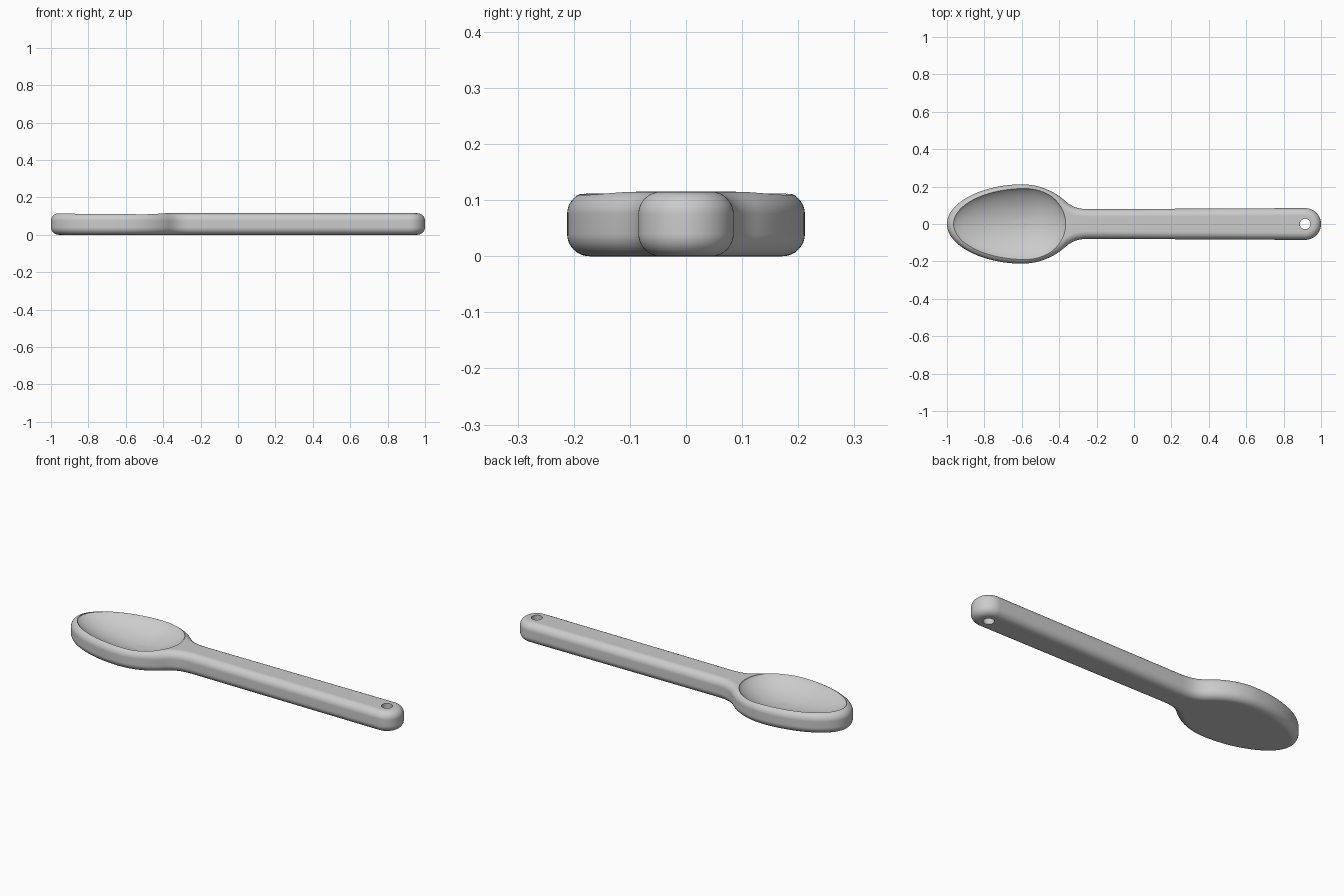
import bpy, bmesh, math
from mathutils import Vector
from mathutils.geometry import interpolate_bezier

cube = bpy.data.objects.get("Cube")
if cube:
    bpy.data.objects.remove(cube, do_unlink=True)

THICK = 0.115   # overall height
ROUND = 0.04    # edge rounding radius
DEPTH = 0.08    # bowl depth

grey = bpy.data.materials.new("light grey")
grey.use_nodes = True
grey.diffuse_color = (0.6, 0.6, 0.6, 1)
grey.node_tree.nodes["Principled BSDF"].inputs["Base Color"].default_value = (0.6, 0.6, 0.6, 1)


def curve(*pts, steps=16):
    """Bezier segment without its last point."""
    return [p.to_2d() for p in interpolate_bezier(*[Vector((*p, 0)) for p in pts], steps + 1)][:-1]


def mirrored(half):
    """Closed outline from its +y half, which starts and ends on y = 0."""
    return half + [Vector((p.x, -p.y)) for p in reversed(half[1:-1])]


def loft(name, rings):
    """Closed solid through stacked rings of equal vertex count."""
    bm = bmesh.new()
    loops = [[bm.verts.new(co) for co in ring] for ring in rings]
    for a, b in zip(loops, loops[1:]):
        for i in range(len(a)):
            j = (i + 1) % len(a)
            bm.faces.new((a[i], a[j], b[j], b[i]))
    bm.faces.new(loops[0])
    bm.faces.new(loops[-1])
    bmesh.ops.recalc_face_normals(bm, faces=bm.faces)
    mesh = bpy.data.meshes.new(name)
    bm.to_mesh(mesh)
    bm.free()
    mesh.materials.append(grey)
    obj = bpy.data.objects.new(name, mesh)
    bpy.context.collection.objects.link(obj)
    return obj


def inset(outline, dist):
    """Move a clockwise outline inward by dist."""
    result = []
    for i, p in enumerate(outline):
        back = (p - outline[i - 1]).normalized()
        ahead = (outline[(i + 1) % len(outline)] - p).normalized()
        t = (back + ahead).normalized()
        result.append(p + Vector((t.y, -t.x)) * dist)
    return result


# Spoon silhouette: bowl, neck, slightly flared handle, round end
half = curve((-1, 0), (-1, 0.12), (-0.8, 0.212), (-0.6, 0.212), steps=24)
half += curve((-0.6, 0.212), (-0.5, 0.212), (-0.42, 0.17), (-0.37, 0.125))
half += curve((-0.37, 0.125), (-0.33, 0.09), (-0.30, 0.08), (-0.24, 0.079))
half += curve((-0.24, 0.079), (0.1, 0.081), (0.5, 0.083), (0.915, 0.085), steps=8)
half += [Vector((0.915 + 0.085 * math.sin(a), 0.085 * math.cos(a)))
         for a in (math.pi / 2 * i / 16 for i in range(16))] + [Vector((1, 0))]
outline = mirrored(half)

# Body with rounded upper and lower edges
angles = [math.pi / 2 * i / 8 for i in range(9)]
levels = [(ROUND * (1 - math.sin(a)), ROUND * (1 - math.cos(a))) for a in angles]
levels += [(d, THICK - z) for d, z in reversed(levels)]
spoon = loft("spoon", [[(p.x, p.y, z) for p in inset(outline, d)] for d, z in levels])

# Dished bowl hollow
rim = mirrored(curve((-0.965, 0), (-0.965, 0.1), (-0.8, 0.19), (-0.58, 0.19), steps=24)
               + curve((-0.58, 0.19), (-0.45, 0.19), (-0.365, 0.1), (-0.365, 0), steps=24)
               + [Vector((-0.365, 0))])
centre = Vector((-0.6, 0))
rim_z = THICK - 0.004
dish = [[(p.x, p.y, THICK + 0.05) for p in rim]]
for i in range(17):
    a = math.pi / 2 * i / 17
    s = math.cos(a)
    z = rim_z - DEPTH * (1 - s * s) ** 0.8
    dish.append([(*(centre + (p - centre) * s), z) for p in rim])
hollow = loft("bowl_hollow", dish)

# Hanging hole
hole = loft("hanging_hole", [[(0.915 + 0.028 * math.cos(a), 0.028 * math.sin(a), z)
            for a in (math.tau * i / 32 for i in range(32))] for z in (-0.05, THICK + 0.05)])

# Cut, then shade
bpy.ops.object.select_all(action='DESELECT')
bpy.context.view_layer.objects.active = spoon
spoon.select_set(True)
for cutter in (hollow, hole):
    cutter.hide_render = True
    mod = spoon.modifiers.new(cutter.name, 'BOOLEAN')
    mod.operation = 'DIFFERENCE'
    mod.solver = 'EXACT'
    mod.object = cutter
    bpy.ops.object.modifier_apply(modifier=mod.name)
    bpy.data.objects.remove(cutter, do_unlink=True)
bpy.ops.object.shade_smooth_by_angle(angle=math.radians(30))
weighted = spoon.modifiers.new("even_shading", 'WEIGHTED_NORMAL')
weighted.keep_sharp = True
